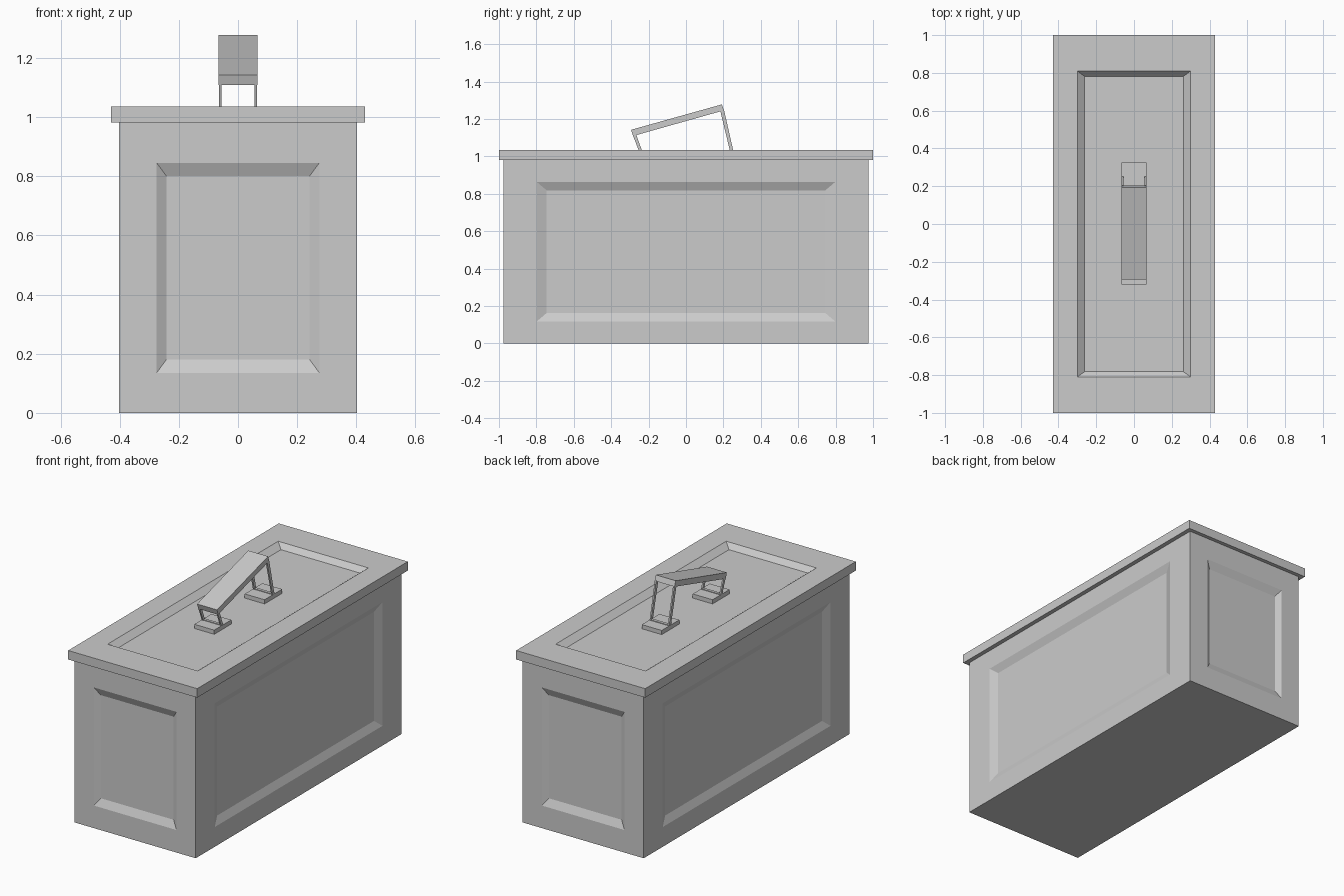
import bpy, bmesh
from mathutils import Vector

if "Cube" in bpy.data.objects:
    bpy.data.objects.remove(bpy.data.objects["Cube"])


def finish(name, bm):
    bmesh.ops.recalc_face_normals(bm, faces=bm.faces)
    me = bpy.data.meshes.new(name)
    bm.to_mesh(me)
    bm.free()
    ob = bpy.data.objects.new(name, me)
    bpy.context.collection.objects.link(ob)
    return ob


def box(lo, hi):
    bm = bmesh.new()
    bmesh.ops.create_cube(bm, size=1)
    lo, hi = Vector(lo), Vector(hi)
    for v in bm.verts:
        v.co = Vector([(lo[i] + hi[i]) / 2 + v.co[i] * (hi[i] - lo[i]) for i in range(3)])
    return bm


def recess(bm, direction, outer, inner, depth):
    """Sink a bevelled panel into the face pointing along direction."""
    d = Vector(direction)
    face = max(bm.faces, key=lambda f: f.normal.dot(d) * 10 + f.calc_center_median().dot(d))
    c, n = face.calc_center_median(), face.normal.copy()
    axes = [i for i in range(3) if abs(n[i]) < 0.5]
    for half, sink in ((outer, 0), (inner, depth)):
        bmesh.ops.inset_individual(bm, faces=[face], thickness=0.005)
        for v in face.verts:
            p = c - n * sink
            for i, h in zip(axes, half):
                p[i] = c[i] + (h if v.co[i] > c[i] else -h)
            v.co = p


def prism(name, profile, x0, x1):
    """Extrude a (y, z) profile along x."""
    bm = bmesh.new()
    f = bm.faces.new([bm.verts.new((x0, y, z)) for y, z in profile])
    ext = bmesh.ops.extrude_face_region(bm, geom=[f])
    for v in ext["geom"]:
        if isinstance(v, bmesh.types.BMVert):
            v.co.x = x1
    return finish(name, bm)


# Box body with a sunken panel on each wall
bm = box((-0.403, -0.977, 0), (0.403, 0.977, 0.981))
bm.normal_update()
for s in (-1, 1):
    recess(bm, (0, s, 0), (0.275, 0.355), (0.242, 0.31), 0.02)
    bm.normal_update()
    recess(bm, (s, 0, 0), (0.797, 0.372), (0.745, 0.328), 0.02)
    bm.normal_update()
finish("box_body", bm)

# Lid with a sunken top
bm = box((-0.429, -1, 0.981), (0.429, 1, 1.035))
bm.normal_update()
recess(bm, (0, 0, 1), (0.3, 0.81), (0.262, 0.782), 0.03)
finish("lid", bm)

# Handle mounting plates
for name, y0, y1 in (("front", -0.32, -0.158), ("back", 0.158, 0.325)):
    finish(name + "_handle_plate", box((-0.066, y0, 1.003), (0.066, y1, 1.03)))

# Tilted handle grip
prism("handle_grip", [(-0.294, 1.142), (0.192, 1.278), (0.203, 1.246), (-0.283, 1.109)], -0.066, 0.066)

# Handle legs, a pair at each end, joined by a low crossbar
legs = {
    "front": [(-0.285, 1.115), (-0.267, 1.118), (-0.233, 1.025), (-0.25, 1.025)],
    "back": [(0.183, 1.245), (0.203, 1.25), (0.254, 1.025), (0.236, 1.025)],
}
for name, profile in legs.items():
    for side, s in (("left", -1), ("right", 1)):
        prism(f"{name}_{side}_handle_leg", profile, s * 0.056, s * 0.065)
    y0, y1 = profile[3][0], profile[2][0]
    finish(name + "_handle_crossbar", box((-0.065, y0, 1.025), (0.065, y1, 1.034)))
